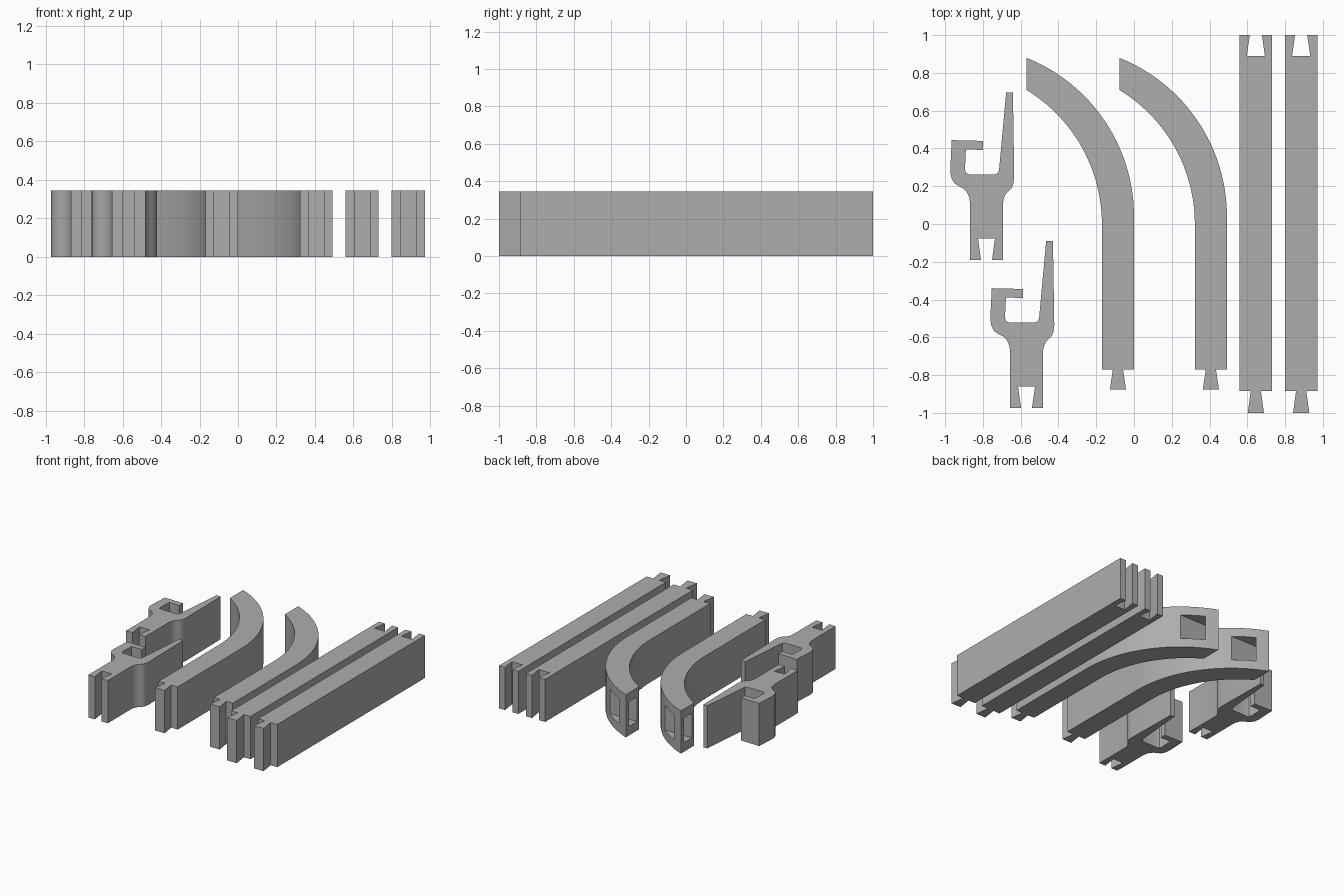
import bpy, bmesh, math

if "Cube" in bpy.data.objects:
    bpy.data.objects.remove(bpy.data.objects["Cube"])

H = 0.345  # common height of all parts

grey = bpy.data.materials.new("light_grey")
grey.diffuse_color = (0.42, 0.42, 0.42, 1)
grey.use_nodes = True
grey.node_tree.nodes["Principled BSDF"].inputs["Base Color"].default_value = grey.diffuse_color


def prism(name, outline, z0=0.0, z1=H):
    """Extrude a flat outline upwards into a solid."""
    bm = bmesh.new()
    face = bm.faces.new([bm.verts.new((x, y, z0)) for x, y in outline])
    res = bmesh.ops.extrude_face_region(bm, geom=[face])
    top = [v for v in res["geom"] if isinstance(v, bmesh.types.BMVert)]
    bmesh.ops.translate(bm, verts=top, vec=(0, 0, z1 - z0))
    bmesh.ops.recalc_face_normals(bm, faces=bm.faces)
    me = bpy.data.meshes.new(name)
    bm.to_mesh(me)
    bm.free()
    me.materials.append(grey)
    ob = bpy.data.objects.new(name, me)
    bpy.context.collection.objects.link(ob)
    return ob


def smooth(ob):
    bpy.ops.object.select_all(action='DESELECT')
    ob.select_set(True)
    bpy.context.view_layer.objects.active = ob
    bpy.ops.object.shade_smooth_by_angle(angle=math.radians(30))


def dovetail(cx, y_neck, y_wide, neck, wide):
    """Four points of a dovetail, left to right."""
    return [(cx - neck, y_neck), (cx - wide, y_wide), (cx + wide, y_wide), (cx + neck, y_neck)]


def arc(x_side, y0, x_tip, y_tip, n=24):
    """Arc that leaves a vertical side at y0 and ends at the tip."""
    r = ((x_side - x_tip) ** 2 + (y_tip - y0) ** 2) / (2 * (x_side - x_tip))
    cx = x_side - r
    end = math.atan2(y_tip - y0, x_tip - cx)
    return [(cx + r * math.cos(end * i / n), y0 + r * math.sin(end * i / n)) for i in range(n + 1)]


# Straight bars: dovetail tenon at the front, matching socket at the back
for i, cx in enumerate((0.645, 0.885)):
    w = 0.086
    tenon = dovetail(cx, -0.885, -1.0, 0.027, 0.043)
    socket = [(cx + 0.032, 1.0), (cx + 0.048, 0.89), (cx - 0.048, 0.89), (cx - 0.032, 1.0)]
    prism(f"straight_bar_{i + 1}",
          [(cx - w, -0.885)] + tenon + [(cx + w, -0.885), (cx + w, 1.0)] + socket + [(cx - w, 1.0)])

# Curved arms: tenon at the front, bent end pierced by a rectangular slot
for i, dx in enumerate((0.0, 0.492)):
    outline = [(-0.17, -0.77)] + dovetail(-0.085, -0.77, -0.877, 0.027, 0.043) + [(0, -0.77)]
    outline += arc(0, 0.04, -0.57, 0.88) + arc(-0.17, 0.0, -0.57, 0.71)[::-1]
    arm = prism(f"curved_arm_{i + 1}", [(x + dx, y) for x, y in outline])
    cutter = prism("slot_cutter", [(x + dx, y) for x, y in
                                   ((-0.7, 0.735), (0, 0.735), (0, 0.838), (-0.7, 0.838))], 0.072, 0.273)
    cutter.hide_render = True
    mod = arm.modifiers.new("slot", 'BOOLEAN')
    mod.operation, mod.solver, mod.object = 'DIFFERENCE', 'EXACT', cutter
    bpy.context.view_layer.objects.active = arm
    bpy.ops.object.modifier_apply(modifier=mod.name)
    bpy.data.objects.remove(cutter)
    smooth(arm)

# Clips: socketed stem, rounded shoulders, tapered prong and small hook
stem = [(-0.868, -0.19), (-0.81, -0.19), (-0.826, -0.077), (-0.736, -0.077),
        (-0.752, -0.19), (-0.694, -0.19)]
right_shoulder = [(-0.694, 0.11), (-0.689, 0.138), (-0.678, 0.16), (-0.662, 0.176),
                  (-0.647, 0.191), (-0.638, 0.214), (-0.634, 0.25)]
prong = [(-0.641, 0.695), (-0.677, 0.695), (-0.714, 0.29)]
cradle = [(-0.718, 0.273), (-0.734, 0.263), (-0.873, 0.263), (-0.889, 0.27), (-0.895, 0.288)]
hook = [(-0.89, 0.395), (-0.80, 0.392), (-0.80, 0.44), (-0.965, 0.444), (-0.973, 0.28)]
left_shoulder = [(-0.967, 0.245), (-0.952, 0.217), (-0.93, 0.201), (-0.905, 0.19),
                 (-0.884, 0.168), (-0.872, 0.14), (-0.868, 0.11)]
clip_outline = stem + right_shoulder + prong + cradle + hook + left_shoulder
for i, (dx, dy) in enumerate(((0, 0), (0.212, -0.784))):
    smooth(prism(f"clip_{i + 1}", [(x + dx, y + dy) for x, y in clip_outline]))
